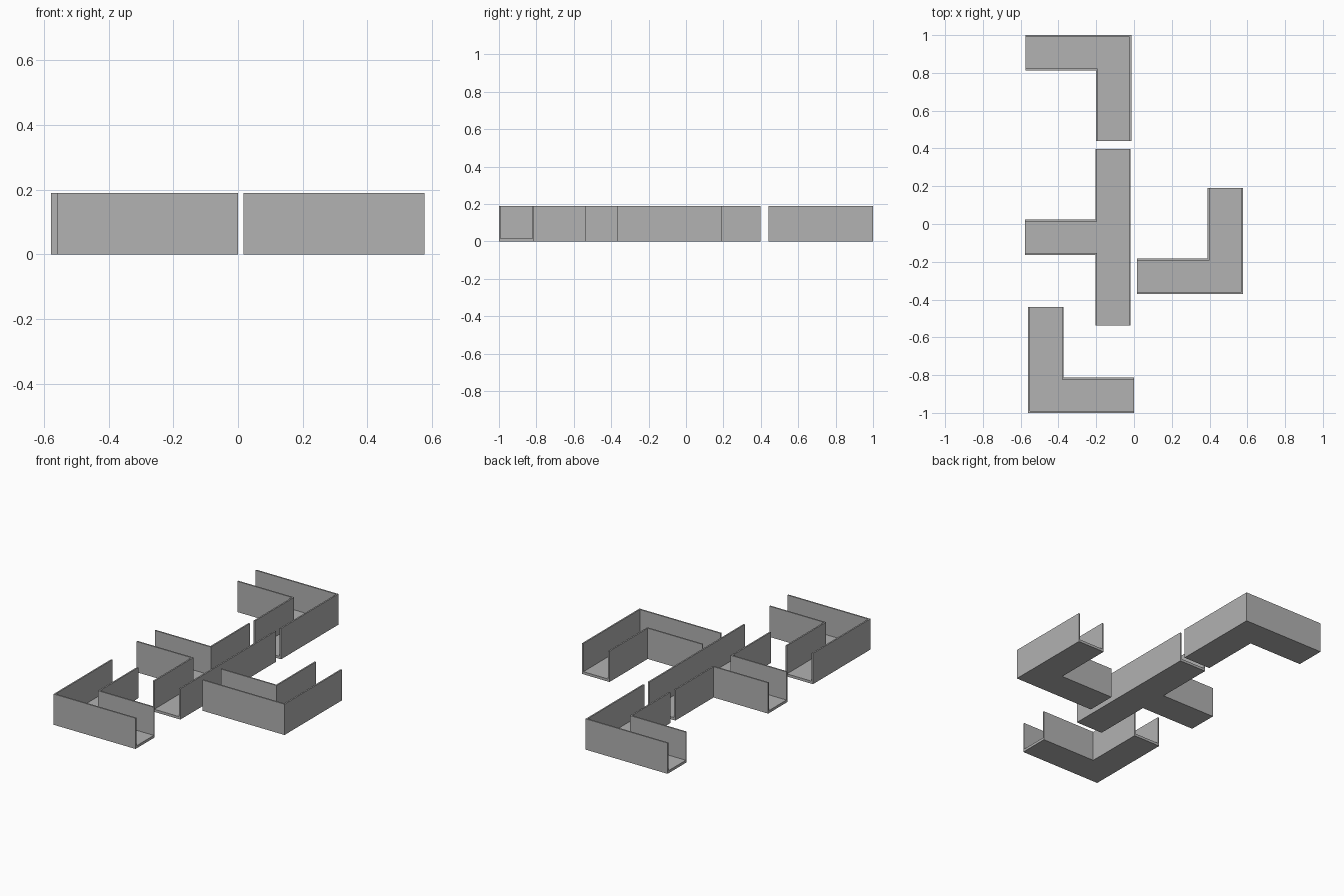
import bpy
import bmesh

cube = bpy.data.objects.get("Cube")
if cube:
    bpy.data.objects.remove(cube, do_unlink=True)

HEIGHT, WIDTH, WALL, FLOOR = 0.19, 0.187, 0.009, 0.016
ARM, HALF_BAR = 0.56, 0.467

grey = bpy.data.materials.new("plain grey")
grey.use_nodes = True
grey.diffuse_color = (0.445, 0.445, 0.445, 1)
grey.node_tree.nodes["Principled BSDF"].inputs["Base Color"].default_value = grey.diffuse_color


def corner_outline(inset, extend):
    """L footprint with its outer corner at the origin."""
    a, b, end = inset, WIDTH - inset, ARM + extend
    return [(a, a), (end, a), (end, b), (b, b), (b, end), (a, end)]


def tee_outline(inset, extend):
    """T footprint: bar along y at the origin, stem along x."""
    a, b = inset, WIDTH - inset
    end, bar, half = ARM + extend, HALF_BAR + extend, WIDTH / 2 - inset
    return [(a, -bar), (b, -bar), (b, -half), (end, -half),
            (end, half), (b, half), (b, bar), (a, bar)]


def prism(name, outline, place, z0, z1):
    """Extrude an outline, moved to x, y and mirrored by the two signs."""
    x, y, sx, sy = place
    bm = bmesh.new()
    base = bm.faces.new([bm.verts.new((x + sx * u, y + sy * v, z0)) for u, v in outline])
    top = bmesh.ops.extrude_face_region(bm, geom=[base])["geom"]
    bmesh.ops.translate(bm, vec=(0, 0, z1 - z0),
                        verts=[g for g in top if isinstance(g, bmesh.types.BMVert)])
    bmesh.ops.recalc_face_normals(bm, faces=bm.faces)
    mesh = bpy.data.meshes.new(name)
    bm.to_mesh(mesh)
    bm.free()
    mesh.materials.append(grey)
    obj = bpy.data.objects.new(name, mesh)
    bpy.context.collection.objects.link(obj)
    return obj


def channel(name, shape, place):
    """Hollow a block into an open-topped, open-ended channel."""
    block = prism(name, shape(0, 0), place, 0, HEIGHT)
    cavity = prism(name + "_cavity", shape(WALL, 0.05), place, FLOOR, HEIGHT + 0.1)
    cavity.hide_render = True
    cut = block.modifiers.new("hollow", "BOOLEAN")
    cut.operation, cut.solver, cut.object = "DIFFERENCE", "EXACT", cavity
    graph = bpy.context.evaluated_depsgraph_get()
    hollow = bpy.data.meshes.new_from_object(block.evaluated_get(graph))
    block.modifiers.clear()
    block.data = hollow
    bpy.data.objects.remove(cavity, do_unlink=True)


# Three corner channels around one tee channel
channel("back_corner_channel", corner_outline, (-0.014, 1.0, -1, -1))
channel("side_corner_channel", corner_outline, (0.577, -0.37, -1, 1))
channel("front_corner_channel", corner_outline, (-0.56, -1.0, 1, 1))
channel("tee_channel", tee_outline, (-0.018, -0.07, -1, 1))
